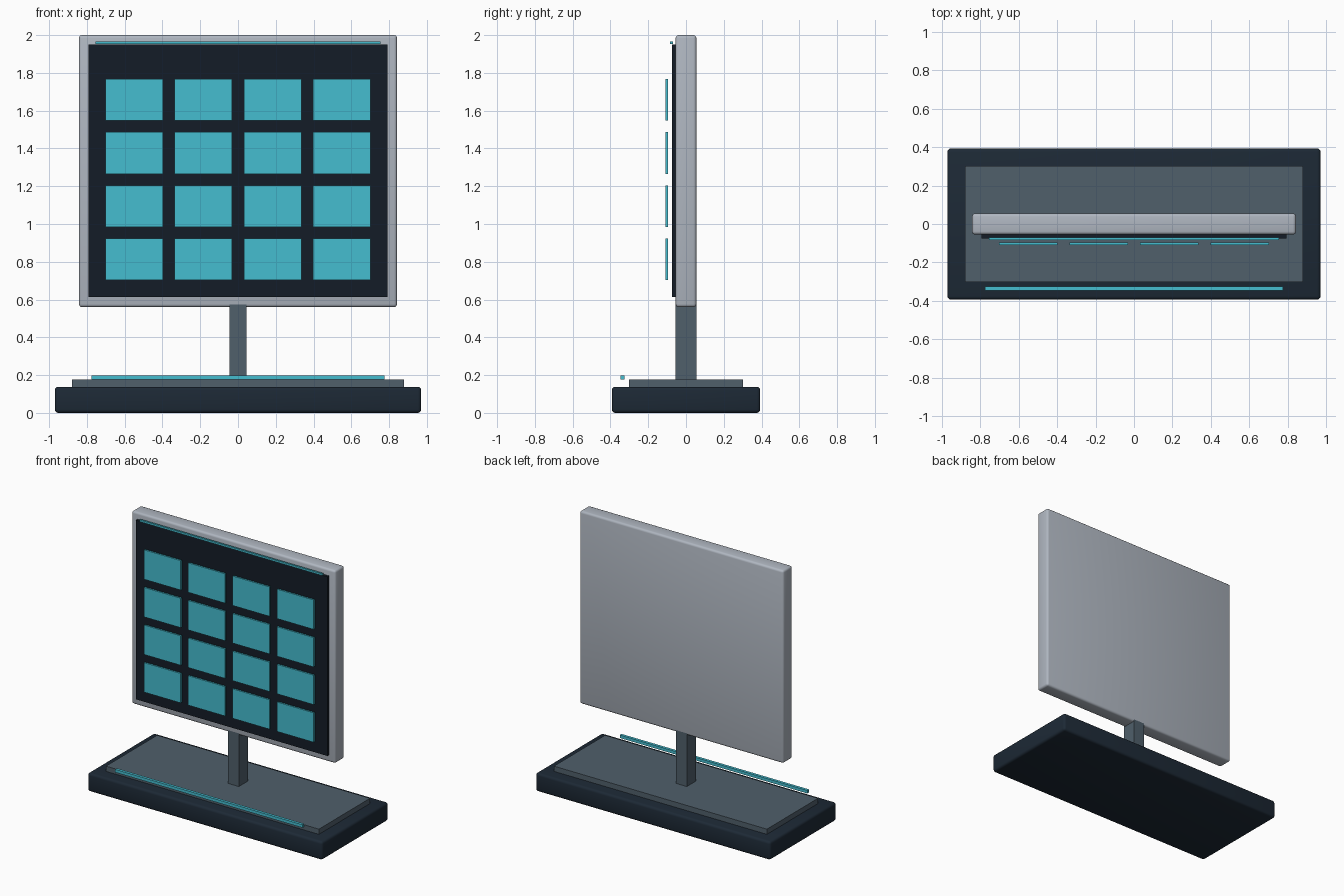
import bpy
import math

if "Cube" in bpy.data.objects:
    bpy.data.objects.remove(bpy.data.objects["Cube"])


def material(name, rgb):
    m = bpy.data.materials.new(name)
    m.diffuse_color = (*rgb, 1)
    m.use_nodes = True
    m.node_tree.nodes["Principled BSDF"].inputs["Base Color"].default_value = m.diffuse_color
    return m


DARK = material("dark_blue", (0.012, 0.022, 0.036))
SLATE = material("slate", (0.08, 0.115, 0.147))
SILVER = material("silver", (0.43, 0.47, 0.53))
BLACK = material("screen_black", (0.007, 0.012, 0.02))
CYAN = material("cyan", (0.06, 0.51, 0.63))


def box(name, x, y, z, mat, bevel=0):
    """Box from (min, max) ranges, with an optional rounded edge."""
    ranges = (x, y, z)
    bpy.ops.mesh.primitive_cube_add(size=1, location=[(a + b) / 2 for a, b in ranges])
    ob = bpy.context.object
    ob.name = name
    ob.scale = [b - a for a, b in ranges]
    bpy.ops.object.transform_apply(location=False, rotation=False, scale=True)
    ob.data.materials.append(mat)
    if bevel:
        mod = ob.modifiers.new("rounded_edges", 'BEVEL')
        mod.width = bevel
        mod.segments = 3
        bpy.ops.object.modifier_apply(modifier=mod.name)
        bpy.ops.object.shade_smooth_by_angle(angle=math.radians(40))
    return ob


# Stand: base, top plate, light strip and post
box("base", (-0.97, 0.97), (-0.393, 0.393), (0, 0.138), DARK, 0.018)
box("base_plate", (-0.88, 0.88), (-0.302, 0.302), (0.13, 0.177), SLATE)
box("base_light_strip", (-0.775, 0.775), (-0.346, -0.325), (0.176, 0.198), CYAN)
box("post", (-0.045, 0.045), (-0.0545, 0.0545), (0.17, 0.62), SLATE)

# Display: frame, screen and top light strip
box("frame", (-0.842, 0.842), (-0.055, 0.055), (0.56, 2.0), SILVER, 0.016)
box("screen", (-0.792, 0.792), (-0.075, -0.05), (0.613, 1.951), BLACK)
box("top_light_strip", (-0.755, 0.755), (-0.084, -0.07), (1.953, 1.967), CYAN)

# Four by four grid of tiles floating in front of the screen
for row in range(4):
    for col in range(4):
        cx = (col - 1.5) * 0.366
        cz = 0.814 + row * 0.281
        box(f"tile_{row + 1}_{col + 1}", (cx - 0.152, cx + 0.152),
            (-0.109, -0.095), (cz - 0.11, cz + 0.11), CYAN)
